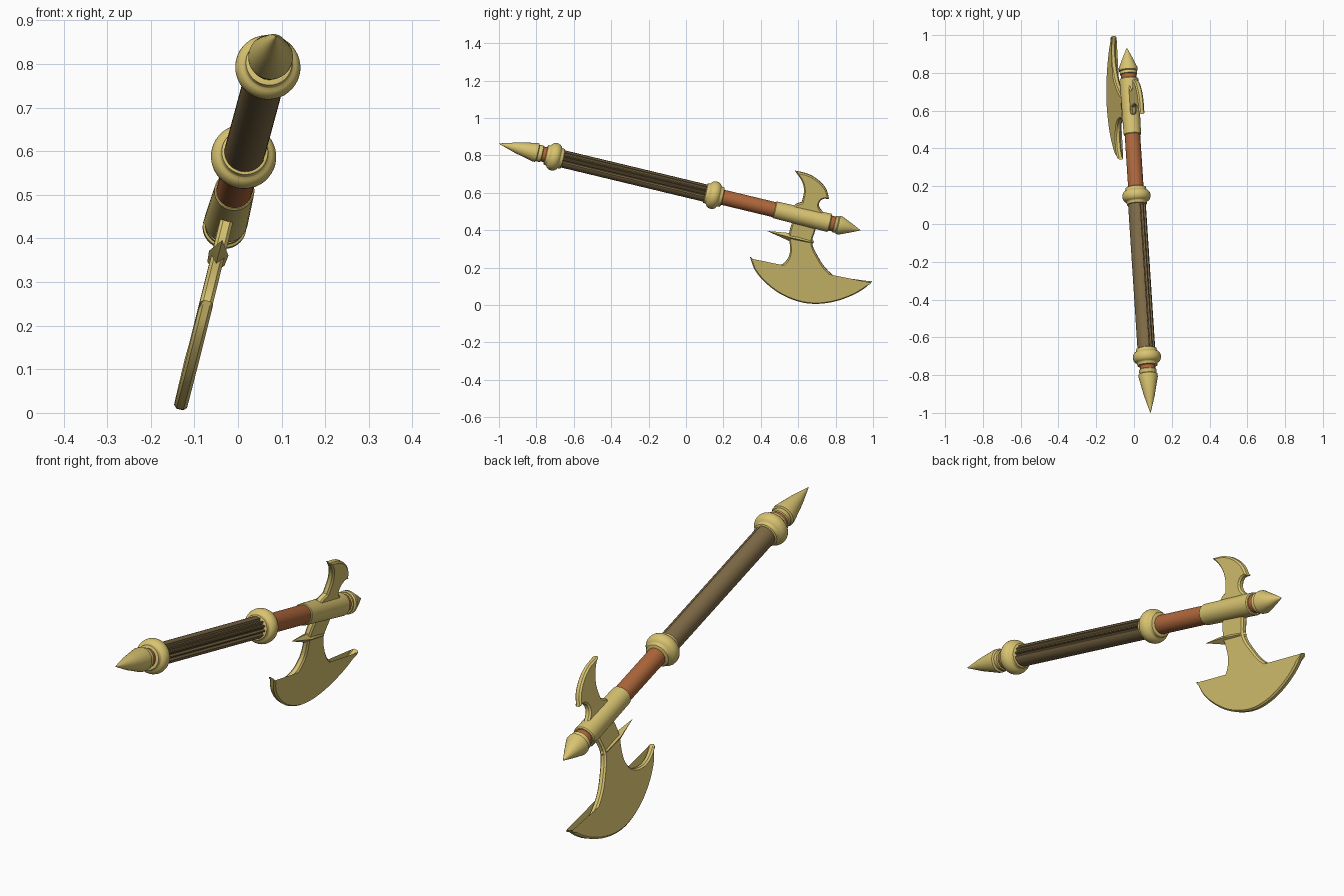
import bpy, bmesh, math
from mathutils import Vector, Matrix

if "Cube" in bpy.data.objects:
    bpy.data.objects.remove(bpy.data.objects["Cube"])

# Tilted frame: local z runs along the shaft, local y toward the cutting edge
D = Vector((-0.065, 1, -0.24)).normalized()
U = Vector((-0.235, 0, -0.95))
U = (U - D * U.dot(D)).normalized()
N = U.cross(D).normalized()
C = Vector((0.0225, 0, 0.623))
FRAME = Matrix((N, U, D)).transposed().to_4x4()
FRAME.translation = C
K = 1.0305  # shaft length per unit of y


def material(name, rgb):
    m = bpy.data.materials.new(name)
    m.diffuse_color = (*rgb, 1)
    m.use_nodes = True
    m.node_tree.nodes["Principled BSDF"].inputs["Base Color"].default_value = m.diffuse_color
    return m


GOLD = material("pale_gold", (0.69, 0.55, 0.165))
COPPER = material("copper_brown", (0.43, 0.138, 0.045))
WOOD = material("dark_wood", (0.215, 0.148, 0.063))


def finish(name, bm, mat, angle=35):
    bmesh.ops.recalc_face_normals(bm, faces=bm.faces)
    me = bpy.data.meshes.new(name)
    bm.to_mesh(me)
    bm.free()
    me.materials.append(mat)
    ob = bpy.data.objects.new(name, me)
    bpy.context.collection.objects.link(ob)
    ob.matrix_world = FRAME
    bpy.ops.object.select_all(action='DESELECT')
    ob.select_set(True)
    bpy.context.view_layer.objects.active = ob
    bpy.ops.object.shade_smooth_by_angle(angle=math.radians(angle))
    return ob


def lathe(name, profile, mat, seg=40, shape=lambda a, i: 1.0):
    """Revolve (y position, radius) pairs about the shaft axis."""
    bm = bmesh.new()
    rings = []
    for y, r in profile:
        ring = []
        for i in range(seg):
            a = 2 * math.pi * i / seg
            q = r * shape(a, i)
            ring.append(bm.verts.new((q * math.cos(a), q * math.sin(a), y * K)))
        rings.append(ring)
    for a, b in zip(rings, rings[1:]):
        for i in range(seg):
            j = (i + 1) % seg
            bm.faces.new((a[i], a[j], b[j], b[i]))
    bm.faces.new(rings[0])
    bm.faces.new(rings[-1])
    return finish(name, bm, mat)


def local2d(y, z):
    """Side-view (y, z) on the blade plane -> local (across, along)."""
    x = C.x - (N.y * y + N.z * (z - C.z)) / N.x
    p = Vector((x, y, z)) - C
    return Vector((p.dot(U), p.dot(D)))


def smooth_outline(pts, steps=5):
    """Closed Hermite curve that keeps sharp corners."""
    n = len(pts)
    tan = []
    for i in range(n):
        a, b = pts[i] - pts[i - 1], pts[(i + 1) % n] - pts[i]
        tan.append((a + b) / 2 if a.angle(b) < math.radians(52) else None)
    out = []
    for i in range(n):
        p, q = pts[i], pts[(i + 1) % n]
        m0 = tan[i] if tan[i] is not None else q - p
        m1 = tan[(i + 1) % n] if tan[(i + 1) % n] is not None else q - p
        L = (q - p).length
        m0, m1 = m0.normalized() * L, m1.normalized() * L
        for k in range(steps):
            t = k / steps
            out.append(p * (2*t**3 - 3*t**2 + 1) + m0 * (t**3 - 2*t**2 + t)
                       + q * (3*t**2 - 2*t**3) + m1 * (t**3 - t**2))
    return out


def plate(name, yz, half=0.015, edge=0.008, inset=0.007):
    """Flat blade with chamfered rim."""
    o = smooth_outline([local2d(*p) for p in yz])
    n = len(o)
    area = sum(o[i - 1].x * o[i].y - o[i].x * o[i - 1].y for i in range(n))
    sign = 1 if area > 0 else -1
    inner = []
    for i in range(n):
        t = (o[i] - o[i - 1]).normalized() + (o[(i + 1) % n] - o[i]).normalized()
        t.normalize()
        inner.append(o[i] + Vector((-t.y, t.x)) * sign * inset)
    bm = bmesh.new()
    loops = [[bm.verts.new((h, p.x, p.y)) for p in src]
             for h, src in ((-half, inner), (-edge, o), (edge, o), (half, inner))]
    for a, b in zip(loops, loops[1:]):
        for i in range(n):
            j = (i + 1) % n
            bm.faces.new((a[i], a[j], b[j], b[i]))
    caps = [bm.faces.new(loops[0]), bm.faces.new(loops[-1])]
    bmesh.ops.recalc_face_normals(bm, faces=bm.faces)
    bmesh.ops.triangulate(bm, faces=caps)
    return finish(name, bm, GOLD, 25)


def bead(c):
    """Rounded ring with a collar on each side."""
    arc = [(c - 0.03 * math.cos(a), 0.05 + 0.025 * math.sin(a))
           for a in (math.pi * k / 12 for k in range(1, 12))]
    return [(c - 0.046, 0.046), (c - 0.044, 0.053), (c - 0.031, 0.055)] + arc + \
           [(c + 0.031, 0.055), (c + 0.044, 0.054), (c + 0.048, 0.046)]


# Wooden shaft, fluted on its upper right side
def flutes(a, i):
    a = (a + math.pi) % (2 * math.pi) - math.pi
    return 0.8 if -1.6 < a < 0.35 and i % 4 < 2 else 1.0


lathe("shaft", [(-0.69, 0.047), (0.13, 0.047)], WOOD, 56, flutes)

# Rounded rings at both ends of the shaft
lathe("butt_ring", bead(-0.705), GOLD)
lathe("middle_ring", bead(0.148), GOLD)

# Copper grip and the bands beside each spike
lathe("grip_wrap", [(0.17, 0.041), (0.49, 0.041)], COPPER)
lathe("butt_band", [(-0.79, 0.041), (-0.73, 0.041)], COPPER)
lathe("head_band", [(0.75, 0.041), (0.81, 0.041)], COPPER)

# Socket that carries the blades
lathe("head_socket", [(0.472, 0.043), (0.475, 0.046), (0.62, 0.048),
                      (0.765, 0.05), (0.77, 0.046)], GOLD)

# End spikes with collars
lathe("butt_spike", [(-1.0, 0.001), (-0.91, 0.028), (-0.81, 0.051), (-0.796, 0.051),
                     (-0.792, 0.043), (-0.785, 0.046), (-0.772, 0.046), (-0.768, 0.04)], GOLD)
lathe("head_spike", [(0.79, 0.04), (0.793, 0.046), (0.803, 0.046), (0.808, 0.043),
                     (0.812, 0.05), (0.826, 0.05), (0.88, 0.026), (0.932, 0.001)], GOLD)

# Large crescent blade
plate("main_blade", [
    (.583, .487), (.551, .38), (.556, .31), (.551, .262), (.519, .219), (.46, .203),
    (.40, .214), (.342, .257), (.369, .187), (.428, .118), (.508, .059), (.61, .018),
    (.70, .008), (.797, .021), (.888, .053), (.947, .086), (.995, .126), (.941, .107),
    (.877, .11), (.813, .139), (.749, .193), (.706, .257), (.674, .332), (.69, .396),
    (.706, .45)])

# Hooked blade on the opposite side
plate("back_hook", [
    (.572, .508), (.583, .535), (.62, .551), (.631, .61), (.62, .663), (.583, .717),
    (.652, .70), (.706, .668), (.749, .62), (.765, .567), (.738, .57), (.717, .556),
    (.711, .529), (.727, .503), (.754, .481), (.75, .45), (.62, .47)])

# Ridged thorn across the blade neck
bm = bmesh.new()
for y, z, h in ((.433, .396, 0), (.55, .385, 0), (.55, .343, 0), (.685, .335, 0),
                (.56, .366, .023), (.56, .366, -.023), (.66, .342, .02), (.66, .342, -.02),
                (.67, .365, 0), (.665, .32, 0)):
    p = local2d(y, z)
    bm.verts.new((h, p.x, p.y))
bmesh.ops.convex_hull(bm, input=bm.verts)
finish("neck_thorn", bm, GOLD, 15)
